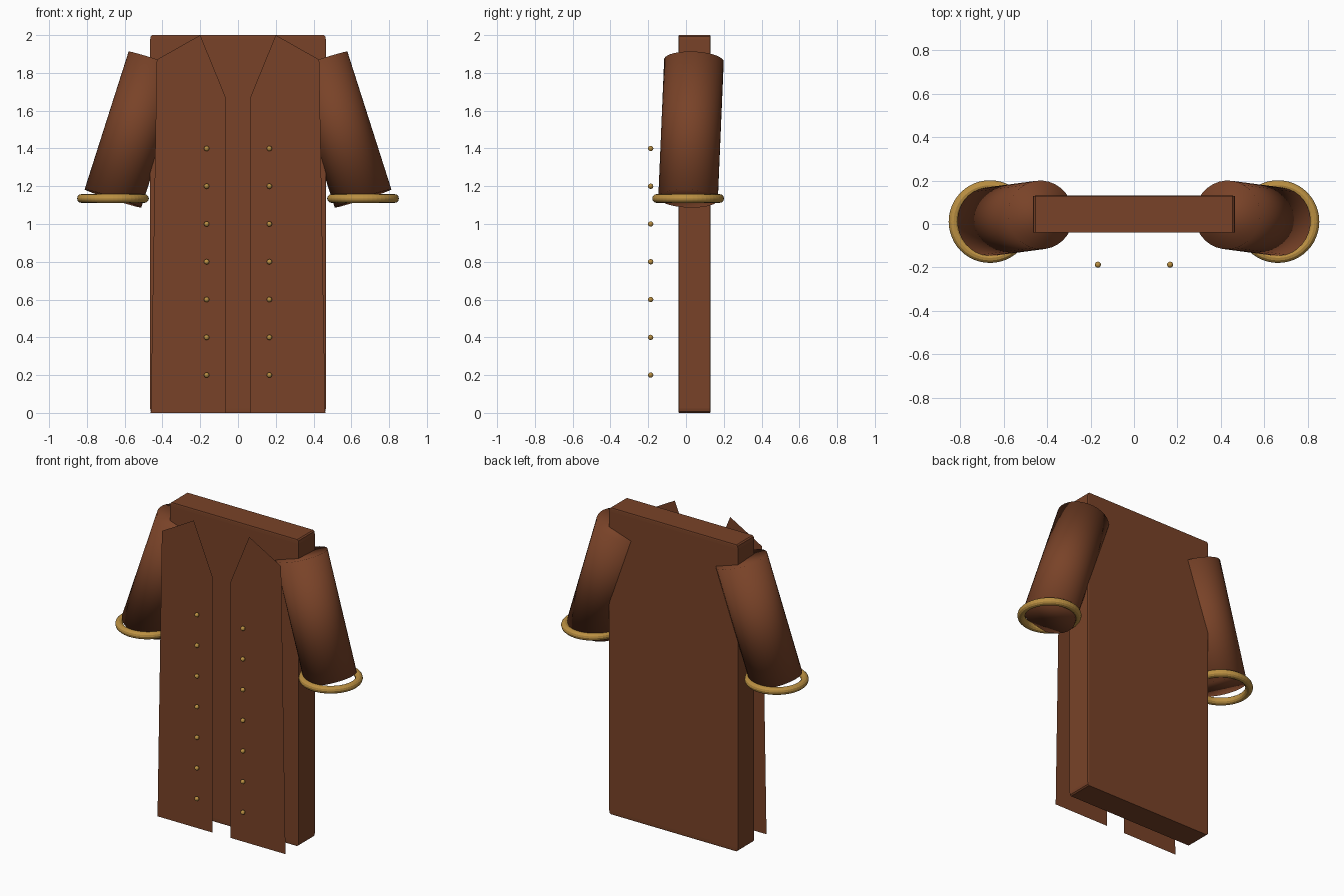
import bpy, bmesh
from mathutils import Vector

cube = bpy.data.objects.get("Cube")
if cube:
    bpy.data.objects.remove(cube, do_unlink=True)


def make_material(name, rgb):
    mat = bpy.data.materials.new(name)
    mat.use_nodes = True
    mat.diffuse_color = (*rgb, 1)
    mat.node_tree.nodes["Principled BSDF"].inputs["Base Color"].default_value = (*rgb, 1)
    return mat


brown = make_material("brown_cloth", (0.19, 0.055, 0.021))
gold = make_material("gold_trim", (0.50, 0.28, 0.055))


def finish(name, mat, smooth=False):
    obj = bpy.context.object
    obj.name = name
    obj.data.materials.append(mat)
    if smooth:
        bpy.ops.object.shade_smooth()
    return obj


# Back slab of the coat, bevelled before scaling so the bevel follows its proportions
bpy.ops.mesh.primitive_cube_add(size=1, location=(0, 0.045, 1))
body = finish("coat_body", brown)
body.scale = (0.93, 0.17, 2)
bevel = body.modifiers.new("soft_edges", "BEVEL")
bevel.width = 0.012
bevel.segments = 2

# Flat front panel outline, from the inner hem round to the lapel
PANEL = [(0.065, 0), (0.462, 0), (0.43, 1.87), (0.2, 2), (0.065, 1.67)]

for side, label in ((1, "left"), (-1, "right")):
    # Front panel
    bm = bmesh.new()
    points = PANEL if side > 0 else PANEL[::-1]
    bm.faces.new([bm.verts.new((side * x, -0.17, z)) for x, z in points])
    mesh = bpy.data.meshes.new(label + "_front_panel")
    bm.to_mesh(mesh)
    bm.free()
    mesh.materials.append(brown)
    panel = bpy.data.objects.new(label + "_front_panel", mesh)
    bpy.context.collection.objects.link(panel)

    # Sleeve, a capped tube slanting out from the shoulder
    shoulder = Vector((side * 0.429, 0.042, 1.865))
    wrist = Vector((side * 0.662, 0.011, 1.135))
    axis = shoulder - wrist
    bpy.ops.mesh.primitive_cylinder_add(
        vertices=32, radius=0.158, depth=axis.length,
        location=(shoulder + wrist) / 2,
        rotation=axis.to_track_quat("Z", "Y").to_euler())
    finish(label + "_sleeve", brown, smooth=True)

    # Level cuff ring
    bpy.ops.mesh.primitive_torus_add(
        major_radius=0.167, minor_radius=0.023, major_segments=48,
        minor_segments=12, location=wrist)
    finish(label + "_cuff", gold)

    # Column of buttons
    for i in range(7):
        bpy.ops.mesh.primitive_uv_sphere_add(
            segments=16, ring_count=8, radius=0.014,
            location=(side * 0.166, -0.187, 0.2 + 0.2 * i))
        finish(f"{label}_button_{i + 1}", gold)
